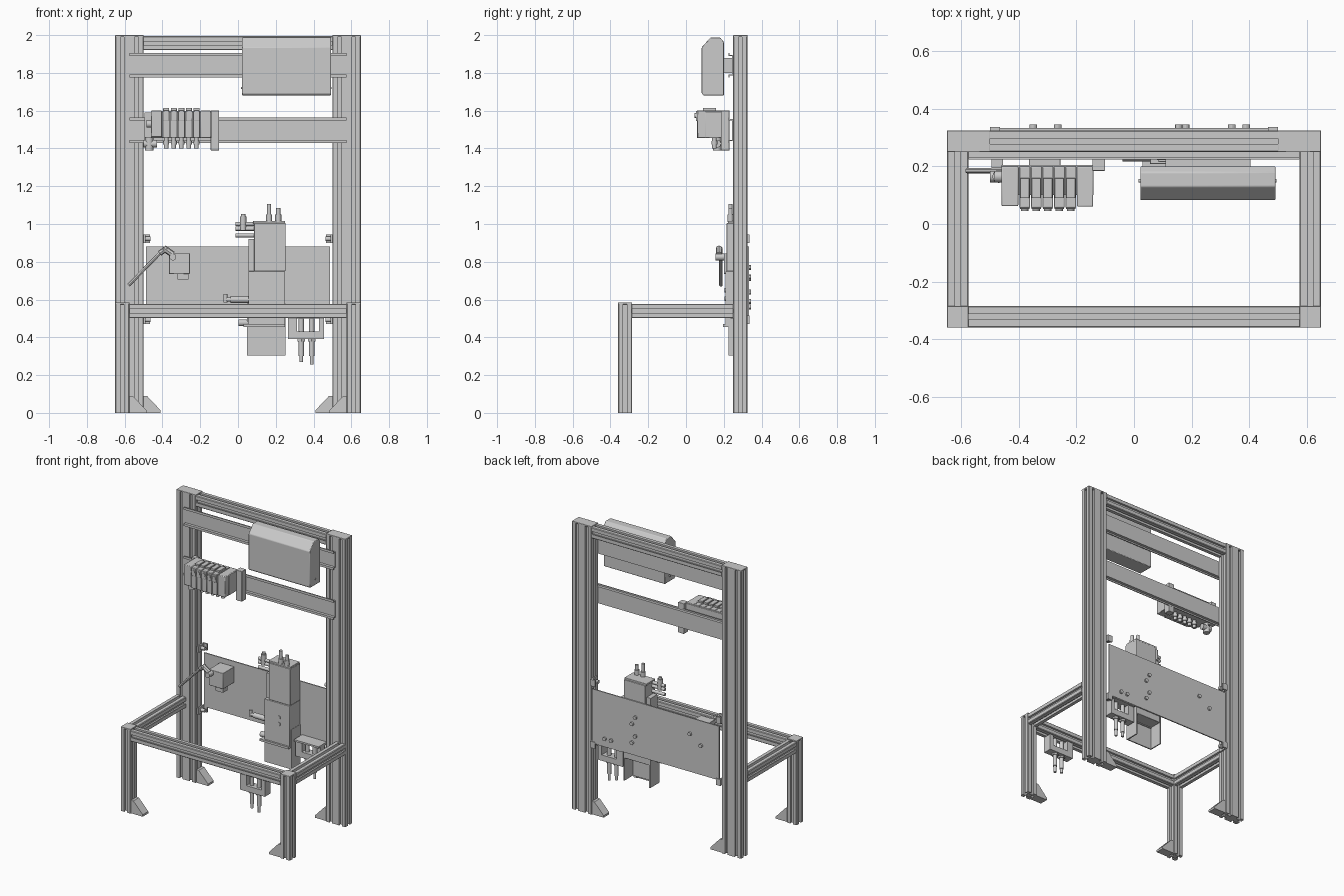
import bpy, bmesh
from mathutils import Vector

if "Cube" in bpy.data.objects:
    bpy.data.objects.remove(bpy.data.objects["Cube"])

C = 0.075  # extrusion cell size


def finish(name, bm, bevel=0):
    bmesh.ops.recalc_face_normals(bm, faces=bm.faces)
    me = bpy.data.meshes.new(name)
    bm.to_mesh(me)
    bm.free()
    ob = bpy.data.objects.new(name, me)
    bpy.context.collection.objects.link(ob)
    if bevel:
        m = ob.modifiers.new("bevel", 'BEVEL')
        m.width, m.segments, m.limit_method = bevel, 2, 'ANGLE'
    return ob


def prism(name, pts, a, b, axis, bevel=0):
    """Extrude a 2D outline along an axis; x: (y,z), y: (x,z), z: (x,y)."""
    put = {'x': lambda u, v, w: (w, u, v), 'y': lambda u, v, w: (u, w, v),
           'z': lambda u, v, w: (u, v, w)}[axis]
    bm = bmesh.new()
    lo = [bm.verts.new(put(u, v, a)) for u, v in pts]
    hi = [bm.verts.new(put(u, v, b)) for u, v in pts]
    bm.faces.new(lo)
    bm.faces.new(hi)
    for i in range(len(pts)):
        j = (i + 1) % len(pts)
        bm.faces.new((lo[i], lo[j], hi[j], hi[i]))
    return finish(name, bm, bevel)


def box(name, x0, x1, y0, y1, z0, z1, bevel=0):
    return prism(name, [(x0, y0), (x1, y0), (x1, y1), (x0, y1)], z0, z1, 'z', bevel)


def rod(name, p, q, r, n=16):
    p, q = Vector(p), Vector(q)
    bm = bmesh.new()
    bmesh.ops.create_cone(bm, cap_ends=True, segments=n, radius1=r, radius2=r, depth=(q - p).length)
    rot = (q - p).to_track_quat('Z', 'Y').to_matrix()
    for v in bm.verts:
        v.co = rot @ v.co + (p + q) / 2
    return finish(name, bm)


def slot_profile(u0, v0, nu, nv):
    """Outline of a T-slot aluminium profile of nu by nv cells."""
    slot = [(-.010, 0), (-.010, .007), (-.014, .007), (-.014, .02),
            (.014, .02), (.014, .007), (.010, .007), (.010, 0)]
    w, h, e, pts = nu * C, nv * C, .004, []
    for ox, oy, dx, dy, n in ((0, 0, 1, 0, nu), (w, 0, 0, 1, nv), (w, h, -1, 0, nu), (0, h, 0, -1, nv)):
        run = [(e, 0)] + [((i + .5) * C + s, d) for i in range(n) for s, d in slot] + [(n * C - e, 0)]
        pts += [(u0 + ox + dx * s - dy * d, v0 + oy + dy * s + dx * d) for s, d in run]
    return pts


# Frame: rear posts, front legs, caps, side beams and feet on both sides
for side, s in (("left", -1), ("right", 1)):
    px = -.65 if s < 0 else .5
    lx = -.65 if s < 0 else .575
    prism(side + "_rear_post", slot_profile(px, .25, 2, 1), 0, 1.992, 'z')
    box(side + "_post_cap", px, px + .15, .25, .325, 1.99, 2.0, .002)
    prism(side + "_front_leg", slot_profile(lx, -.36, 1, 1), 0, .577, 'z')
    box(side + "_leg_cap", lx, lx + C, -.36, -.285, .575, .585, .002)
    prism(side + "_side_beam", slot_profile(lx, .502, 1, 1), -.285, .25, 'y')
    for name, x, y in (("rear_foot", .5, .257), ("front_foot", .575, -.353)):
        prism(f"{side}_{name}", [(s * x, 0), (s * (x - .09), 0), (s * (x - .09), .014),
                                 (s * (x - .018), .09), (s * x, .09)], y, y + .061, 'y')
    # Clips that hold the back plate to the posts
    for i, z in enumerate((.47, .90)):
        a, b = sorted((s * .5, s * .465))
        box(f"{side}_clip_{i}", a, b, .325, .337, z, z + .045)
        a, b = sorted((s * .5, s * .49))
        box(f"{side}_clip_leg_{i}", a, b, .265, .337, z, z + .045)
        rod(f"{side}_clip_bolt_{i}", (s * .49, .30, z + .022), (s * .462, .30, z + .022), .012)
prism("front_beam", slot_profile(-.36, .502, 1, 1), -.575, .575, 'x')
prism("top_beam", slot_profile(.25, 1.92, 1, 1), -.5, .5, 'x')

# Hat-section mounting rails
for name, z0, z1 in (("upper_rail", 1.775, 1.905), ("lower_rail", 1.43, 1.565)):
    t, l = .006, .016
    prism(name, [(.225, z0), (.225, z0 + l), (.25 - t, z0 + l), (.25 - t, z1 - l), (.225, z1 - l),
                 (.225, z1), (.225 + t, z1), (.225 + t, z1 - l + t), (.25, z1 - l + t),
                 (.25, z0 + l - t), (.225 + t, z0 + l - t), (.225 + t, z0)], -.575, .575, 'x')

# Control unit with sloping top edge, on its mount
prism("control_cover", [(.2, 1.68), (.2, 1.965), (.18, 1.988), (.13, 1.988), (.083, 1.935),
                        (.083, 1.69), (.093, 1.68)], .022, .492, 'x', .004)
box("control_mount", .11, .405, .198, .246, 1.80, 1.88)
for x in (.03, .48):
    rod("cover_screw", (x, .15, 1.72), (x + (.015 if x > .2 else -.015), .15, 1.72), .006)

# Valve terminal: body, five valve slices with buttons and hose fittings
box("terminal_base", -.46, -.14, .10, .205, 1.455, 1.595, .003)
box("terminal_left_end", -.46, -.402, .062, .2, 1.46, 1.60, .004)
box("terminal_right_end", -.198, -.142, .06, .2, 1.455, 1.60, .004)
for i in range(5):
    x = -.38 + i * .04
    box(f"valve_{i}", x - .0185, x + .0185, .057, .2, 1.455, 1.60, .003)
    box(f"valve_head_{i}", x - .016, x + .016, .09, .16, 1.60, 1.614, .002)
    box(f"valve_face_{i}", x - .017, x + .017, .052, .06, 1.545, 1.598, .002)
    rod(f"valve_button_{i}", (x, .053, 1.575), (x, .046, 1.575), .013)
    rod(f"valve_fitting_{i}", (x, .15, 1.455), (x, .15, 1.40), .012)
    rod(f"valve_fitting_collar_{i}", (x, .15, 1.44), (x, .15, 1.422), .016)
box("terminal_end_bracket", -.145, -.10, .185, .23, 1.39, 1.60, .002)
box("terminal_left_bracket", -.495, -.455, .195, .23, 1.43, 1.59)
rod("terminal_inlet", (-.50, .165, 1.425), (-.43, .165, 1.425), .02)
rod("terminal_inlet_elbow", (-.47, .165, 1.39), (-.47, .165, 1.46), .022)
rod("terminal_plug", (-.485, .165, 1.53), (-.455, .165, 1.53), .02)

# Back plate with its bolts
box("back_plate", -.488, .488, .325, .333, .505, .88)
for x, z in ((.155, .77), (.18, .72), (.155, .64), (.18, .59), (-.265, .77), (-.35, .71), (.34, .56), (.39, .56)):
    rod("plate_bolt", (x, .33, z), (x, .345, z), .013, 12)

# Lever switch mounted on the plate
box("switch_body", -.365, -.255, .20, .325, .735, .845, .003)
box("switch_socket", -.32, -.262, .21, .26, .705, .737)
rod("switch_pivot", (-.345, .155, .825), (-.345, .205, .825), .018)
rod("switch_link", (-.345, .175, .838), (-.392, .175, .872), .017, 8)
rod("switch_collar", (-.375, .175, .872), (-.415, .175, .845), .015, 8)
rod("switch_arm", (-.388, .185, .872), (-.58, .185, .675), .009, 12)

# Vertical lift unit: lower channel, slide block and upper column
prism("lift_channel", [(.047, .325), (.047, .225), (.252, .225), (.252, .325), (.244, .325),
                       (.244, .233), (.055, .233), (.055, .325)], .305, .58, 'z')
box("lift_lower_block", .055, .25, .208, .325, .46, .75, .003)
box("lift_side_strip", .055, .085, .235, .31, .73, .92)
box("lift_column", .085, .252, .215, .325, .75, 1.005, .003)
box("lift_column_top", .08, .25, .222, .32, 1.003, 1.017, .002)
box("lift_ledge", .03, .25, .195, .24, .455, .47)
for z in (.605, .65):
    rod("lift_screw", (.17, .21, z), (.17, .203, z), .012)
for x, top in ((.165, 1.105), (.213, 1.085)):
    rod("lift_port", (x, .235, 1.01), (x, .235, 1.05), .016)
    rod("lift_port_tip", (x, .235, 1.05), (x, .235, top), .011)
for z in (.94, .975, 1.0):
    rod("side_fitting", (-.012, .245, z), (.088, .245, z), .011)
rod("side_fitting_elbow", (.027, .245, .965), (.027, .245, 1.04), .017)
rod("side_fitting_tip", (.027, .245, 1.04), (.027, .245, 1.052), .012)
rod("lift_sensor", (-.04, .235, .60), (.06, .235, .60), .018)
rod("lift_sensor_cable", (-.07, .235, .60), (-.03, .235, .60), .011)
rod("lift_sensor_plug", (-.067, .235, .585), (-.067, .235, .63), .011)
rod("lift_lower_knob", (.003, .25, .477), (.05, .25, .477), .018)

# Paired light sensors: one below the front beam, one below the plate
U = [(.265, .39), (.455, .39), (.455, .502), (.428, .502), (.428, .43), (.312, .43), (.312, .502), (.265, .502)]
for name, y in (("front", -.325), ("rear", .285)):
    prism(name + "_sensor_bracket", U, y - .03, y + .03, 'y')
    for x, z in ((.335, .27), (.39, .255)):
        rod(name + "_sensor_barrel", (x, y, .30), (x, y, .50), .014)
        rod(name + "_sensor_tip", (x, y, z), (x, y, .30), .009)
        rod(name + "_sensor_nut", (x, y, .378), (x, y, .392), .022, 6)
box("rear_sensor_shelf", .265, .455, .235, .33, .50, .512)

bpy.ops.object.select_all(action='SELECT')
bpy.context.view_layer.objects.active = bpy.data.objects["front_beam"]
bpy.ops.object.shade_smooth_by_angle()
